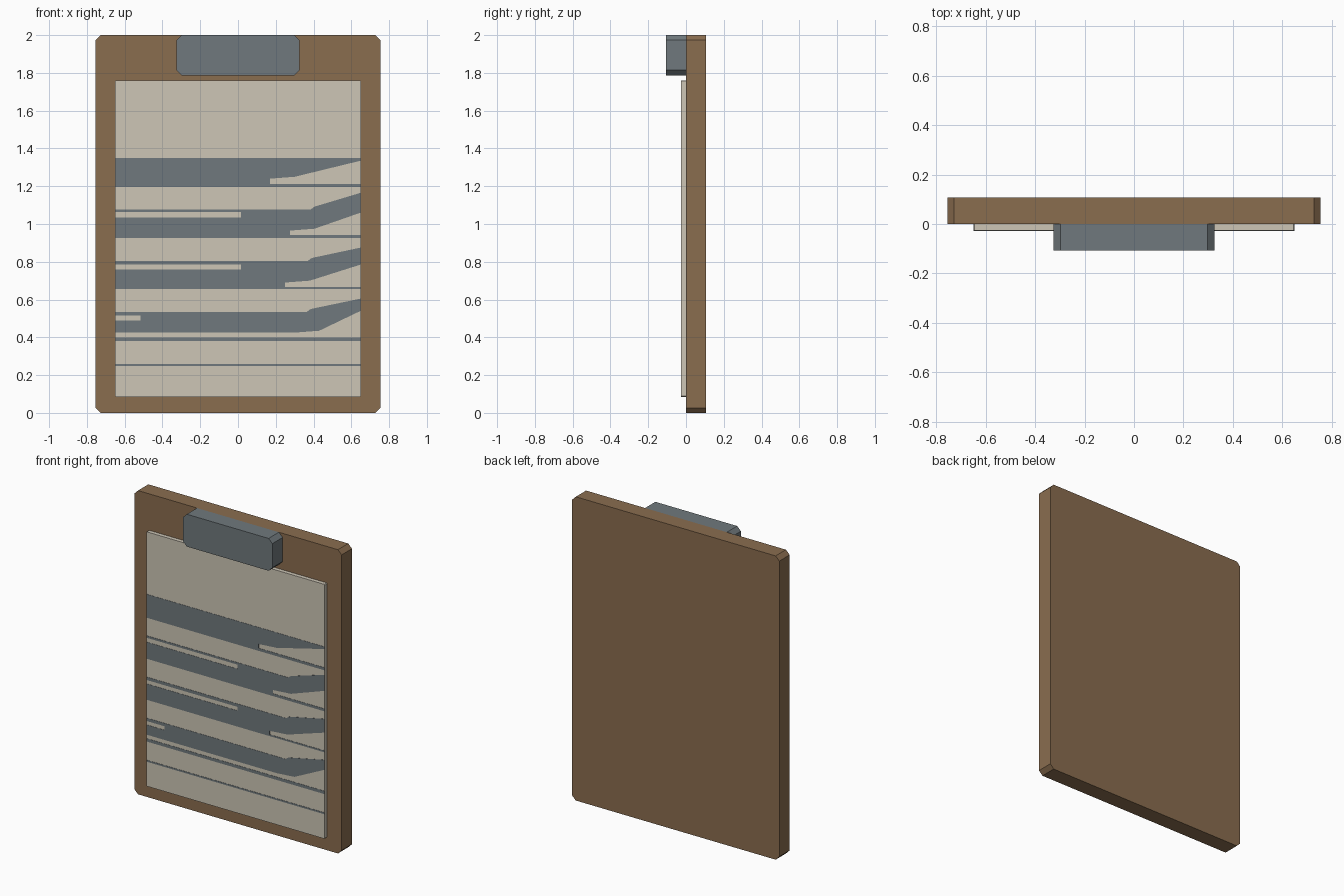
import bpy, bmesh

cube = bpy.data.objects.get("Cube")
if cube:
    bpy.data.objects.remove(cube, do_unlink=True)


def material(name, srgb):
    colour = [((c / 255 + 0.055) / 1.055) ** 2.4 for c in srgb] + [1.0]
    mat = bpy.data.materials.new(name)
    mat.use_nodes = True
    mat.diffuse_color = colour
    mat.node_tree.nodes["Principled BSDF"].inputs["Base Color"].default_value = colour
    return mat


wood = material("brown wood", (138, 109, 79))
cream = material("cream paper", (205, 198, 182))
slate = material("slate grey", (112, 121, 125))


def slab(name, outline, front, back, mat):
    """Extrude an x-z outline from y = front to y = back."""
    bm = bmesh.new()
    face = bm.faces.new([bm.verts.new((x, front, z)) for x, z in outline])
    extruded = bmesh.ops.extrude_face_region(bm, geom=[face])["geom"]
    moved = [g for g in extruded if isinstance(g, bmesh.types.BMVert)]
    bmesh.ops.translate(bm, verts=moved, vec=(0, back - front, 0))
    bmesh.ops.recalc_face_normals(bm, faces=bm.faces)
    mesh = bpy.data.meshes.new(name)
    bm.to_mesh(mesh)
    bm.free()
    mesh.materials.append(mat)
    obj = bpy.data.objects.new(name, mesh)
    bpy.context.collection.objects.link(obj)
    return obj


def chamfered(half, low, high, cut):
    """Rectangle outline with its four corners cut off."""
    right = [(half - cut, low), (half, low + cut), (half, high - cut), (half - cut, high)]
    return right + [(-x, z) for x, z in reversed(right)]


# Board, paper and clip
slab("board", chamfered(0.755, 0, 2, 0.027), 0, 0.107, wood)
slab("paper", chamfered(0.65, 0.085, 1.76, 0.004), -0.026, 0, cream)
slab("clip", chamfered(0.325, 1.787, 2, 0.027), -0.107, 0, slate)

# Printed bands and lines on the paper
EDGE = 0.649


def printed(name, outline):
    slab(name, outline, -0.0275, -0.0255, slate)


def band(name, top, bottom, rise=None, notch=None, tail=None):
    """Band whose right end may rise, with optional slots cut in from each side."""
    points = [(-EDGE, top)]
    if rise:
        points += [(rise[0], top), (rise[0] + 0.02, top + 0.015)]
    points.append((EDGE, rise[1] if rise else top))
    if tail:
        start, slot_low, slot_high, end_height = tail
        points += [(EDGE, end_height), (start + 0.13, slot_high + 0.01), (start, slot_high)]
        if slot_low > bottom:
            points += [(start, slot_low), (EDGE, slot_low), (EDGE, bottom)]
    else:
        points.append((EDGE, bottom))
    points.append((-EDGE, bottom))
    if notch:
        end, low, high = notch
        points += [(-EDGE, low), (end, low), (end, high), (-EDGE, high)]
    printed(name, points)


band("print_band_top", 1.35, 1.195, tail=(0.17, 1.213, 1.24, 1.335))
band("print_band_upper", 1.077, 0.925, (0.385, 1.165), (0.015, 1.035, 1.063),
     (0.275, 0.942, 0.965, 1.06))
band("print_band_lower", 0.805, 0.655, (0.37, 0.875), (0.015, 0.76, 0.785),
     (0.25, 0.666, 0.69, 0.785))
band("print_band_bottom", 0.535, 0.425, (0.365, 0.605), (-0.515, 0.49, 0.515),
     (0.30, 0.425, 0.425, 0.54))
band("print_line_thick", 0.40, 0.38)
band("print_line_thin", 0.258, 0.247)
